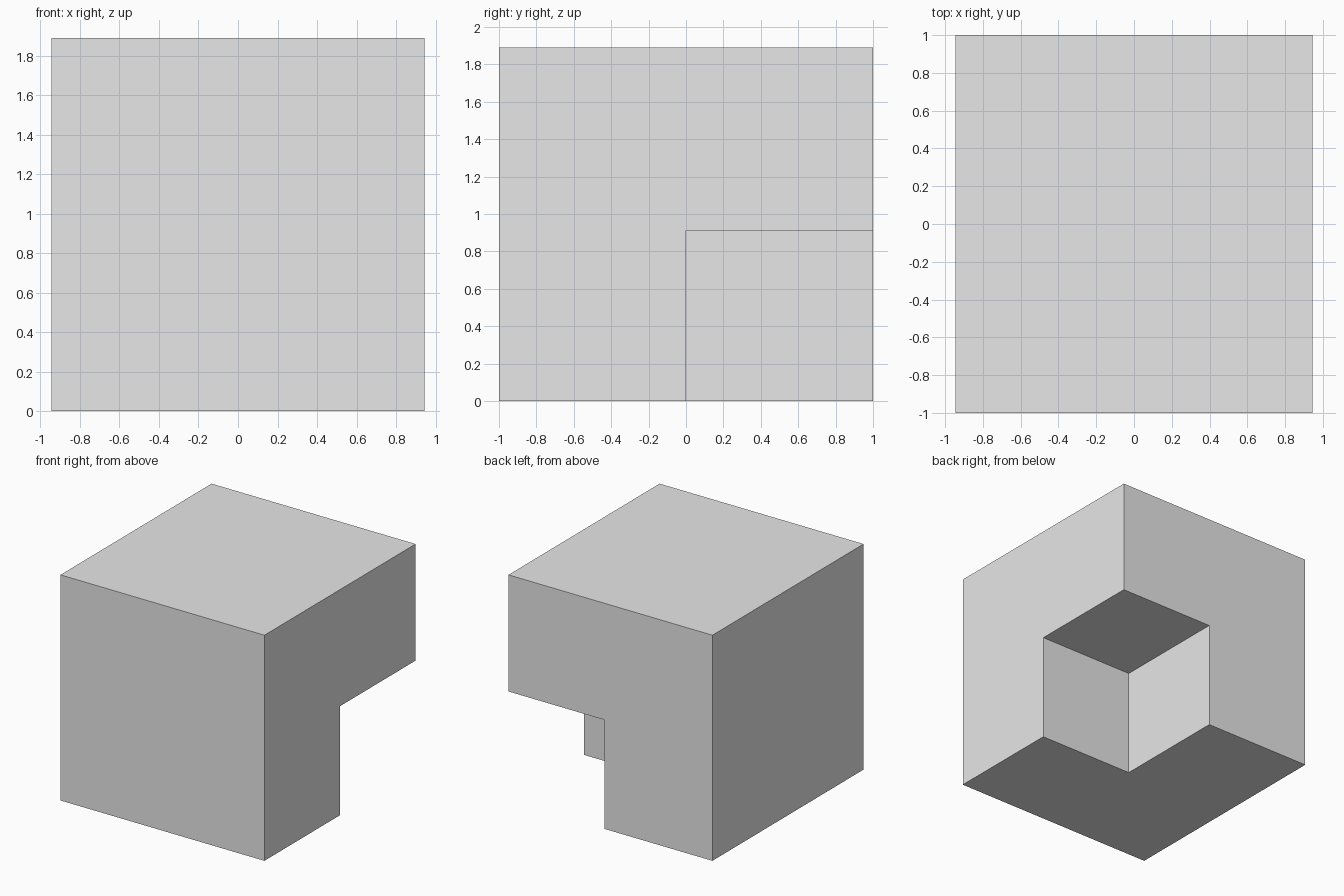
import bpy
import bmesh

old = bpy.data.objects.get("Cube")
if old:
    bpy.data.objects.remove(old, do_unlink=True)

# Outer block size and the inner corner of the notch
HALF_X, HALF_Y, HEIGHT = 0.945, 1.0, 1.89
NOTCH_X, NOTCH_Y, NOTCH_Z = 0.055, 0.0, 0.913

grey = bpy.data.materials.new("light_grey")
grey.use_nodes = True
colour = (0.8, 0.8, 0.8, 1)
grey.diffuse_color = colour
grey.node_tree.nodes["Principled BSDF"].inputs["Base Color"].default_value = colour


def box(name, low, high):
    """Axis-aligned box between two opposite corners."""
    bm = bmesh.new()
    bmesh.ops.create_cube(bm, size=1)
    for v in bm.verts:
        v.co = [high[i] if v.co[i] > 0 else low[i] for i in range(3)]
    mesh = bpy.data.meshes.new(name)
    bm.to_mesh(mesh)
    bm.free()
    mesh.materials.append(grey)
    obj = bpy.data.objects.new(name, mesh)
    bpy.context.collection.objects.link(obj)
    return obj


# Main block
block = box("notched_block", (-HALF_X, -HALF_Y, 0), (HALF_X, HALF_Y, HEIGHT))

# Cutter for the lower back left corner, overshooting the outer faces
cutter = box("notch_cutter", (NOTCH_X, NOTCH_Y, -1), (HALF_X + 1, HALF_Y + 1, NOTCH_Z))

cut = block.modifiers.new("corner_notch", 'BOOLEAN')
cut.operation = 'DIFFERENCE'
cut.solver = 'EXACT'
cut.object = cutter

# Bake the cut and remove the helper
bpy.context.view_layer.objects.active = block
block.select_set(True)
bpy.ops.object.modifier_apply(modifier=cut.name)
bpy.data.objects.remove(cutter, do_unlink=True)
